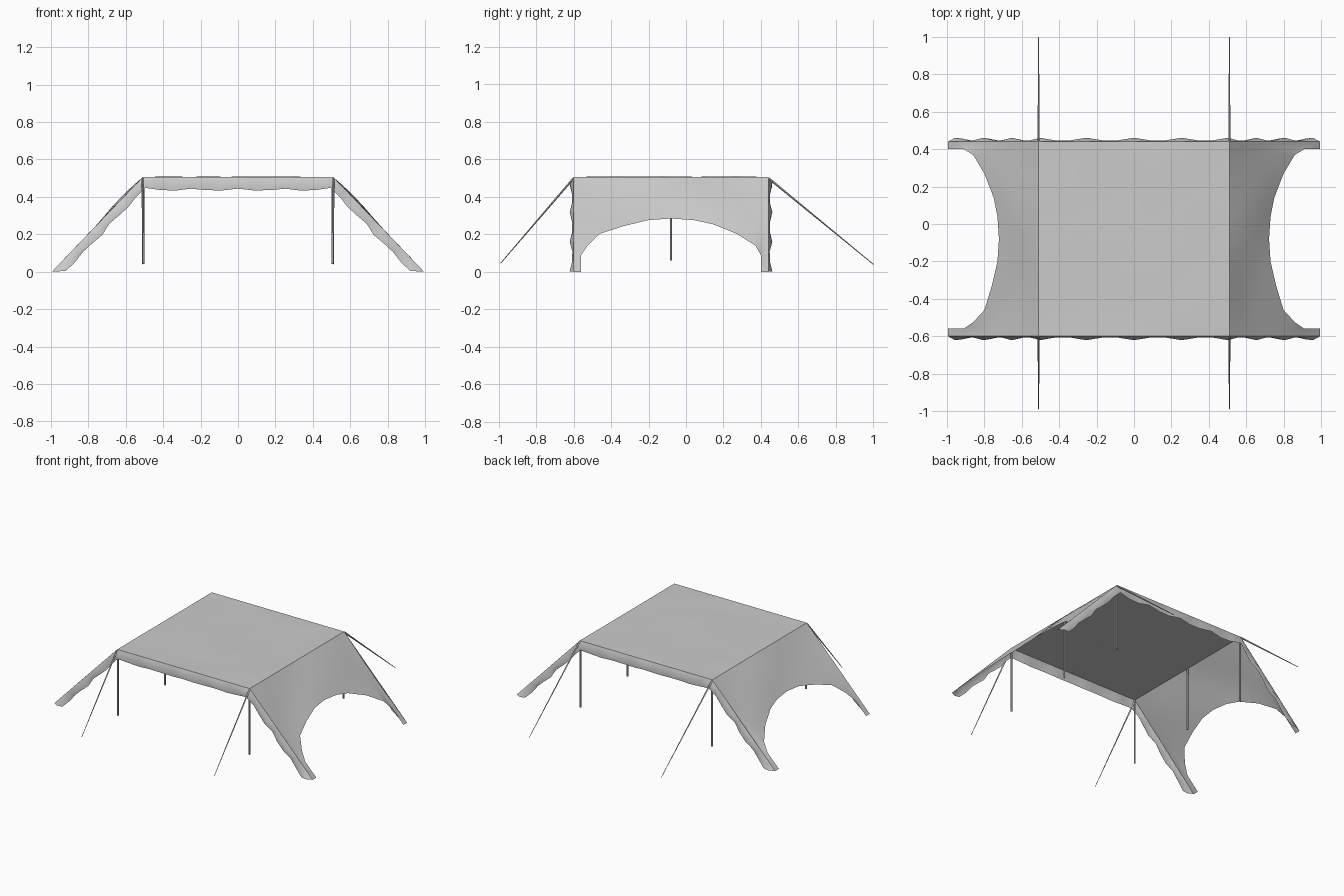
import bpy, math, random
from mathutils import Vector

if "Cube" in bpy.data.objects:
    bpy.data.objects.remove(bpy.data.objects["Cube"])

random.seed(4)
RX, RZ = 0.51, 0.505          # roof half width and height
YF, YB, YM = -0.60, 0.44, -0.08
FX = 0.995                    # foot half width


def slope_z(x):
    return RZ * (FX - x) / (FX - RX)


def make(name, verts, faces, smooth=True):
    me = bpy.data.meshes.new(name)
    me.from_pydata([tuple(v) for v in verts], [], faces)
    ob = bpy.data.objects.new(name, me)
    bpy.context.collection.objects.link(ob)
    if smooth:
        for p in me.polygons:
            p.use_smooth = True
    return ob


def grid(name, rows):
    # joins equal-length rows of points into a sheet
    n = len(rows[0])
    verts = [p for r in rows for p in r]
    faces = [(i * n + j, i * n + j + 1, (i + 1) * n + j + 1, (i + 1) * n + j)
             for i in range(len(rows) - 1) for j in range(n - 1)]
    return make(name, verts, faces)


# flat roof cloth with faint wrinkles
rows = []
for j in range(11):
    y = YF + (YB - YF) * j / 10
    row = []
    for i in range(11):
        x = -RX + 2 * RX * i / 10
        inside = 0 < i < 10 and 0 < j < 10
        row.append((x, y, RZ + (random.uniform(-.004, .004) if inside else 0)))
    rows.append(row)
grid("roof_cloth", rows)

# sloping side cloths with an arched lower edge, as (y, x) points
arch = [(YF, FX), (-.56, FX), (-.56, .91), (-.525, .86), (-.46, .80), (-.33, .76),
        (-.20, .73), (-.08, .722), (.04, .73), (.14, .75), (.27, .80), (.37, .86),
        (.40, .91), (.40, FX), (YB, FX)]
tops = [YF, -.59, -.575, -.53, -.46, -.33, -.20, -.08, .04, .14, .27, .37, .415, .43, YB]
for s, side in ((-1, "left"), (1, "right")):
    rows = []
    for k in range(7):
        t = k / 6
        row = []
        for (ey, ex), ty in zip(arch, tops):
            x = RX + (ex - RX) * t
            y = ty + (ey - ty) * t
            bulge = .007 * math.sin(math.pi * t) * math.sin(7 * y + 1)
            row.append((s * (x + bulge), y, slope_z(x) + bulge))
        rows.append(row if s > 0 else row[::-1])
    grid(side + "_side_cloth", rows)

# rippled border strips along the front and back edges
half_outer = [(RX * i / 6, RZ) for i in range(6)]
half_inner = [(RX * i / 6, .438 + .006 * math.cos(i * 2.2)) for i in range(6)]
for i in range(10):
    t = i / 9
    half_outer.append((RX + (FX - RX) * t, RZ * (1 - t)))
    w = .006 * math.sin(i * 2.1) * math.sin(math.pi * t)
    half_inner.append((.495 + .425 * t + w, .448 * (1 - t) + .004 * t + w))


def mirrored(pts):
    return [(-x, z) for x, z in pts[:0:-1]] + pts


outer, inner = mirrored(half_outer), mirrored(half_inner)
mid = len(half_outer) - 1
for name, y0, d in (("front_border", YF, -1), ("back_border", YB, 1)):
    rows = []
    for t in (0, .5, 1):
        row = []
        for i, ((ox, oz), (ix, iz)) in enumerate(zip(outer, inner)):
            k = abs(i - mid)
            out = .012 + .009 * math.cos(k * 2.1)
            y = y0 + d * out * (0, 1, .8)[int(t * 2)]
            row.append((ox + (ix - ox) * t, y, oz + (iz - oz) * t))
        rows.append(row)
    grid(name, rows)


def rod(name, a, b, r1, r2, sides):
    # tapered rod between two points
    a, b = Vector(a), Vector(b)
    bpy.ops.mesh.primitive_cone_add(vertices=sides, radius1=r1, radius2=r2,
                                    depth=(b - a).length, location=(a + b) / 2)
    ob = bpy.context.object
    ob.rotation_euler = (b - a).to_track_quat('Z', 'Y').to_euler()
    ob.name = name


for s, side in ((-1, "left"), (1, "right")):
    # upright poles
    for y, place, z in ((YF + .003, "front", .045), (YM, "middle", .06), (YB - .003, "back", .04)):
        rod(f"{side}_{place}_pole", (s * .507, y, z), (s * .507, y, RZ - .003), .006, .006, 8)
    # guy ropes
    rod(side + "_front_rope", (s * RX, YF, RZ - .005), (s * RX, -.99, .045), .006, .002, 4)
    rod(side + "_back_rope", (s * RX, YB, RZ - .005), (s * RX, 1.0, .04), .006, .002, 4)
